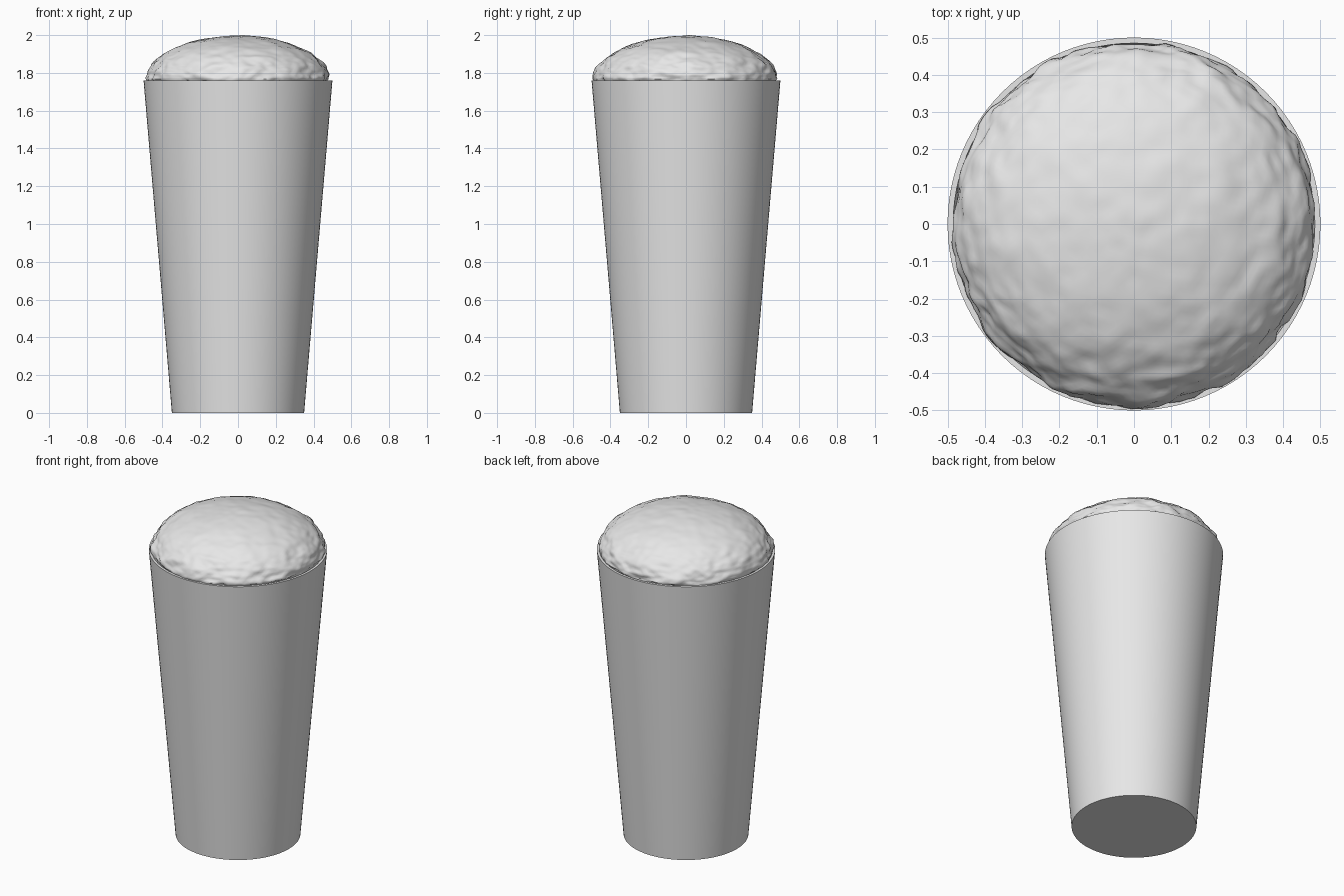
import bpy, bmesh, math
from mathutils import Vector, noise

cube = bpy.data.objects.get("Cube")
if cube:
    bpy.data.objects.remove(cube, do_unlink=True)

HEIGHT, RIM_Z = 2.0, 1.76
BASE_R, RIM_R, WALL = 0.35, 0.50, 0.015

grey = bpy.data.materials.new("light grey")
grey.use_nodes = True
colour = (0.8, 0.8, 0.8, 1)
grey.diffuse_color = colour
grey.node_tree.nodes["Principled BSDF"].inputs["Base Color"].default_value = colour


def finish(name, bm, angle):
    """Turn a bmesh into a smooth shaded object."""
    bmesh.ops.recalc_face_normals(bm, faces=bm.faces)
    mesh = bpy.data.meshes.new(name)
    bm.to_mesh(mesh)
    bm.free()
    mesh.materials.append(grey)
    obj = bpy.data.objects.new(name, mesh)
    bpy.context.collection.objects.link(obj)
    bpy.ops.object.select_all(action="DESELECT")
    obj.select_set(True)
    bpy.context.view_layer.objects.active = obj
    bpy.ops.object.shade_smooth_by_angle(angle=math.radians(angle))
    return obj


# Tapered cup: revolved outer wall, rim and inner wall
profile = [(0, 0), (BASE_R, 0), (RIM_R, RIM_Z),
           (RIM_R - WALL, RIM_Z), (BASE_R - WALL, 0.05), (0, 0.05)]
bm = bmesh.new()
verts = [bm.verts.new((r, 0, z)) for r, z in profile]
edges = [bm.edges.new(pair) for pair in zip(verts, verts[1:])]
bmesh.ops.spin(bm, geom=verts + edges, axis=(0, 0, 1), cent=(0, 0, 0),
               angle=math.tau, steps=96)
bmesh.ops.remove_doubles(bm, verts=bm.verts, dist=0.0001)
finish("cup", bm, 30)

# Foam: flattened dome, gently lumpy on top and rougher around the rim
bm = bmesh.new()
bmesh.ops.create_icosphere(bm, subdivisions=6, radius=1)
dome = HEIGHT - RIM_Z
for v in bm.verts:
    d = v.co.normalized()
    rough = 0.004 + 0.014 * (1 - abs(d.z)) ** 1.5
    lump = noise.noise(d * 4.5) + 0.6 * noise.noise(d * 11 + Vector((3, 7, 1)))
    out = Vector((d.x, d.y, d.z * 2)).normalized()
    p = Vector((d.x * 0.487, d.y * 0.487, d.z * dome)) + out * lump * rough
    flat = Vector((p.x, p.y))
    if flat.length > RIM_R - 0.004:
        flat *= (RIM_R - 0.004) / flat.length
    v.co = (flat.x, flat.y, RIM_Z + p.z)

# Trim the hidden underside and seat the crest at full height
bmesh.ops.bisect_plane(bm, geom=bm.verts[:] + bm.edges[:] + bm.faces[:],
                       plane_co=(0, 0, RIM_Z - 0.04), plane_no=(0, 0, 1),
                       clear_inner=True)
top = max(v.co.z for v in bm.verts)
for v in bm.verts:
    if v.co.z > RIM_Z:
        v.co.z = RIM_Z + (v.co.z - RIM_Z) * dome / (top - RIM_Z)
    else:
        # Tuck the skirt inside the cup wall
        v.co.x *= 0.985
        v.co.y *= 0.985
bmesh.ops.holes_fill(bm, edges=[e for e in bm.edges if e.is_boundary], sides=0)
finish("foam", bm, 60)
